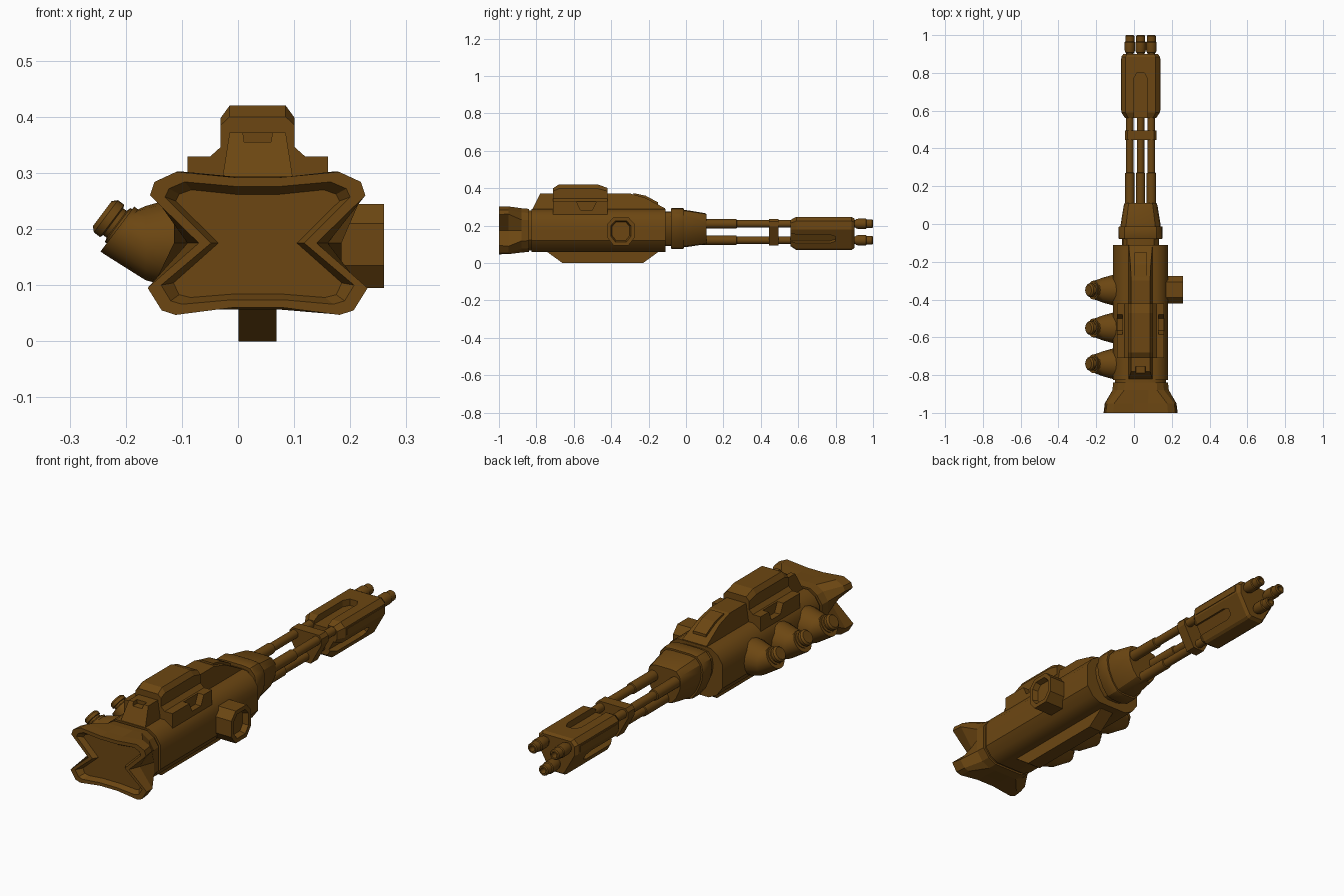
import bpy, bmesh, math
from mathutils import Vector

if "Cube" in bpy.data.objects:
    bpy.data.objects.remove(bpy.data.objects["Cube"])

CX = 0.035  # centre plane of the weapon
bronze = bpy.data.materials.new("dark bronze")
bronze.diffuse_color = (0.15, 0.062, 0.006, 1)
bronze.use_nodes = True
bronze.node_tree.nodes["Principled BSDF"].inputs["Base Color"].default_value = bronze.diffuse_color


def loft(name, rings, smooth=None):
    """Skin closed rings of equal length and cap both ends."""
    bm = bmesh.new()
    vs = [[bm.verts.new(p) for p in r] for r in rings]
    n = len(rings[0])
    for a, b in zip(vs, vs[1:]):
        for i in range(n):
            j = (i + 1) % n
            bm.faces.new((a[i], a[j], b[j], b[i]))
    bm.faces.new(vs[0][::-1])
    bm.faces.new(vs[-1])
    bmesh.ops.recalc_face_normals(bm, faces=bm.faces)
    me = bpy.data.meshes.new(name)
    bm.to_mesh(me)
    bm.free()
    ob = bpy.data.objects.new(name, me)
    bpy.context.collection.objects.link(ob)
    me.materials.append(bronze)
    if smooth:
        bpy.context.view_layer.objects.active = ob
        ob.select_set(True)
        bpy.ops.object.shade_smooth_by_angle(angle=math.radians(smooth))
        ob.select_set(False)
    return ob


def ring(y, half):
    """Mirror half a cross-section (offset, z) about the centre plane."""
    return [(CX + x, y, z) for x, z in half] + [(CX - x, y, z) for x, z in reversed(half)]


def scaled(half, s, zc=0.18):
    return [(x * s, zc + (z - zc) * s) for x, z in half]


def side_plate(name, pts, w0, w1=None):
    """Extrude a (y, z) outline across x; half width narrows from w0 at the base to w1 at the top."""
    w1 = w0 if w1 is None else w1
    lo, hi = min(p[1] for p in pts), max(p[1] for p in pts)
    w = lambda z: w0 + (w1 - w0) * (z - lo) / (hi - lo)
    return loft(name, [[(CX + s * w(z), y, z) for y, z in pts] for s in (-1, 1)])


def turned(name, origin, axis, prof, n=16):
    """Solid of revolution from (distance, radius) pairs."""
    d = Vector(axis).normalized()
    u = d.orthogonal().normalized()
    v = d.cross(u)
    o = Vector(origin)
    ang = [2 * math.pi * (i + 0.5) / n for i in range(n)]
    return loft(name, [[o + d * t + (u * math.cos(a) + v * math.sin(a)) * r for a in ang]
                       for t, r in prof], 35)


def cut(ob, cutter):
    m = ob.modifiers.new("cut", 'BOOLEAN')
    m.operation, m.object, m.solver = 'DIFFERENCE', cutter, 'EXACT'
    bpy.context.view_layer.objects.active = ob
    bpy.ops.object.modifier_apply(modifier=m.name)
    bpy.data.objects.remove(cutter)


# Receiver body with a short recessed neck at each end
body = [(.04, .29), (.085, .29), (.12, .268), (.145, .23), (.145, .175),
        (.145, .12), (.115, .08), (.075, .06), (.04, .06)]
loft("receiver_body", [ring(-.825, body), ring(-.11, body)], 35)
loft("rear_neck", [ring(-.85, scaled(body, .93)), ring(-.81, scaled(body, .93))], 35)

# Flared stock with pinched waist and recessed end plate
rear = [(.04, .292), (.145, .302), (.184, .284), (.192, .26), (.105, .175),
        (.196, .095), (.171, .055), (.146, .047), (.045, .06)]
mid = [(.04, .292), (.14, .303), (.178, .284), (.187, .262), (.125, .175),
       (.19, .09), (.165, .055), (.14, .048), (.045, .06)]
rim = [(.04, .276), (.13, .284), (.158, .272), (.165, .257), (.083, .175),
       (.172, .1), (.155, .072), (.135, .066), (.045, .074)]
plate = [(.04, .262), (.118, .27), (.14, .262), (.146, .25), (.07, .175),
         (.15, .104), (.14, .083), (.12, .078), (.045, .084)]
loft("stock", [ring(-.975, plate), ring(-1, rim), ring(-1, rear), ring(-.95, mid),
               ring(-.88, scaled(body, 1.03)), ring(-.84, body)])

# Keel under the body
side_plate("keel", [(-.75, .07), (-.74, .058), (-.66, 0), (-.23, 0), (-.15, .058), (-.14, .07)], .034)

# Long top ridge with a rear notch and a raised front rib
ridge = side_plate("top_ridge", [(-.825, .27), (-.82, .29), (-.78, .372), (-.3, .372),
                                 (-.22, .35), (-.112, .293), (-.112, .27)], .066, .05)
cut(ridge, side_plate("notch_cutter", [(-.85, .355), (-.85, .4), (-.755, .4), (-.755, .355)], .024, .03))
side_plate("ridge_rib", [(-.285, .34), (-.28, .374), (-.215, .36), (-.15, .325), (-.15, .3)], .033)

# Stepped housing over the ridge, with hand notches on both shoulders
shoulder = [(.125, .26), (.125, .329), (.085, .329), (.066, .346), (.03, .346)]
housing = loft("housing_base", [ring(-.71, shoulder), ring(-.42, shoulder)])
for s in (-1, 1):
    x0, x1 = CX + s * .095, CX + s * .2
    cut(housing, loft("shoulder_cutter", [[(x, y, z) for y, z in
        ((-.6, .36), (-.565, .285), (-.5, .285), (-.465, .36))] for x in (x0, x1)]))
cover = lambda w, z: [(.066, .33), (.066, w), (.05, z), (.02, z)]
loft("housing_cover", [ring(-.71, cover(.385, .4)), ring(-.68, cover(.398, .42)),
                       ring(-.47, cover(.398, .42)), ring(-.42, cover(.385, .402))])

# Eight-sided pod on the right flank with a hollow outer end
def pod(x, s):
    return [(x, -.348 + a * s, .17 + b * s) for a, b in
            ((-.072, -.035), (-.04, -.075), (.04, -.075), (.072, -.035),
             (.072, .04), (.04, .075), (-.04, .075), (-.072, .04))]
loft("side_pod", [pod(.16, 1), pod(.26, 1), pod(.26, .75), pod(.235, .65)])

# Three angled knobs on the left flank
for i, y in enumerate((-.35, -.55, -.74)):
    tilt = Vector((-.8, 0, .6)).normalized()
    side = Vector((0, 1, 0))
    up = tilt.cross(side)
    ang = [2 * math.pi * k / 16 for k in range(16)]
    base = lambda x, r: [Vector((x, y, .175)) + side * (r * math.cos(a)) +
                         Vector((0, 0, 1)) * (-r * math.sin(a)) for a in ang]
    sign = -1 if up.z > 0 else 1
    tip = lambda c, r: [Vector(c) + side * (r * math.cos(a)) + up * (sign * r * math.sin(a)) for a in ang]
    loft(f"knob_base_{i + 1}", [base(-.09, .082), base(-.115, .08), base(-.165, .066),
                                tip((-.208, y, .195), .05), tip((-.215, y, .2), .05)], 35)
    turned(f"knob_cap_{i + 1}", (-.205, y, .2), tilt,
           [(0, .038), (.012, .038), (.014, .03), (.022, .03), (.024, .036), (.038, .036), (.046, .028)])

# Collars between the body and the barrels
tri = [(.05, .295), (.085, .29), (.11, .262), (.117, .225), (.11, .175), (.085, .12), (.055, .083), (.03, .075)]
loft("front_neck", [ring(-.13, scaled(tri, .84)), ring(-.06, scaled(tri, .84))], 30)
loft("collar_ring", [ring(-.08, scaled(tri, .97)), ring(-.073, tri),
                     ring(-.02, tri), ring(-.012, scaled(tri, .97))], 30)
loft("collar_cone", [ring(-.02, scaled(tri, .9)), ring(0, scaled(tri, .9)),
                     ring(.1, scaled(tri, .76)), ring(.11, scaled(tri, .72))], 30)

# Three barrels with thick roots and stepped muzzles
barrels = ((CX - .057, .21), (CX + .057, .21), (CX, .122))
for i, (x, z) in enumerate(barrels):
    turned(f"barrel_{i + 1}", (x, 0, z), (0, 1, 0),
           [(.08, .025), (.27, .025), (.272, .02), (.905, .02), (.907, .024), (.92, .028),
            (.962, .028), (.966, .024), (.995, .024), (1, .02), (1, .013), (.96, .013)])

# Bracket tying the barrels together
brace = [(.04, .237), (.07, .237), (.083, .222), (.083, .195), (.028, .095), (.015, .095)]
bracket = loft("barrel_bracket", [ring(.445, brace), ring(.495, brace)])

# Muzzle shroud with rounded slots on its three faces
shroud = [(.03, .247), (.08, .247), (.102, .225), (.102, .18), (.045, .078), (.033, .07), (.02, .07)]
block = loft("muzzle_shroud", [ring(.56, scaled(shroud, .8, .17)), ring(.59, shroud),
                               ring(.885, shroud), ring(.9, scaled(shroud, .9, .17))])


def slot(nx, nz, px, pz, half, depth):
    n, t = Vector((nx, 0, nz)).normalized(), Vector((-nz, 0, nx)).normalized()
    p = Vector((px, 0, pz))
    out = [(-half, .5), (half, .5), (half, .77), (half * .55, .8), (-half * .55, .8), (-half, .77)]
    return loft("slot_cutter", [[p + t * a + n * d + Vector((0, y, 0)) for a, y in out]
                                for d in (-depth, .06)])


cut(block, slot(0, 1, CX, .247, .036, .03))
for s in (-1, 1):
    cut(block, slot(s * .87, -.49, CX + s * .074, .129, .026, .025))
    # Grip strips along the shroud corners
    loft("shroud_strip", [[(CX + s * x, y, z) for x, z in
                           ((.09, .19), (.105, .19), (.105, .217), (.09, .217))] for y in (.6, .875)])
